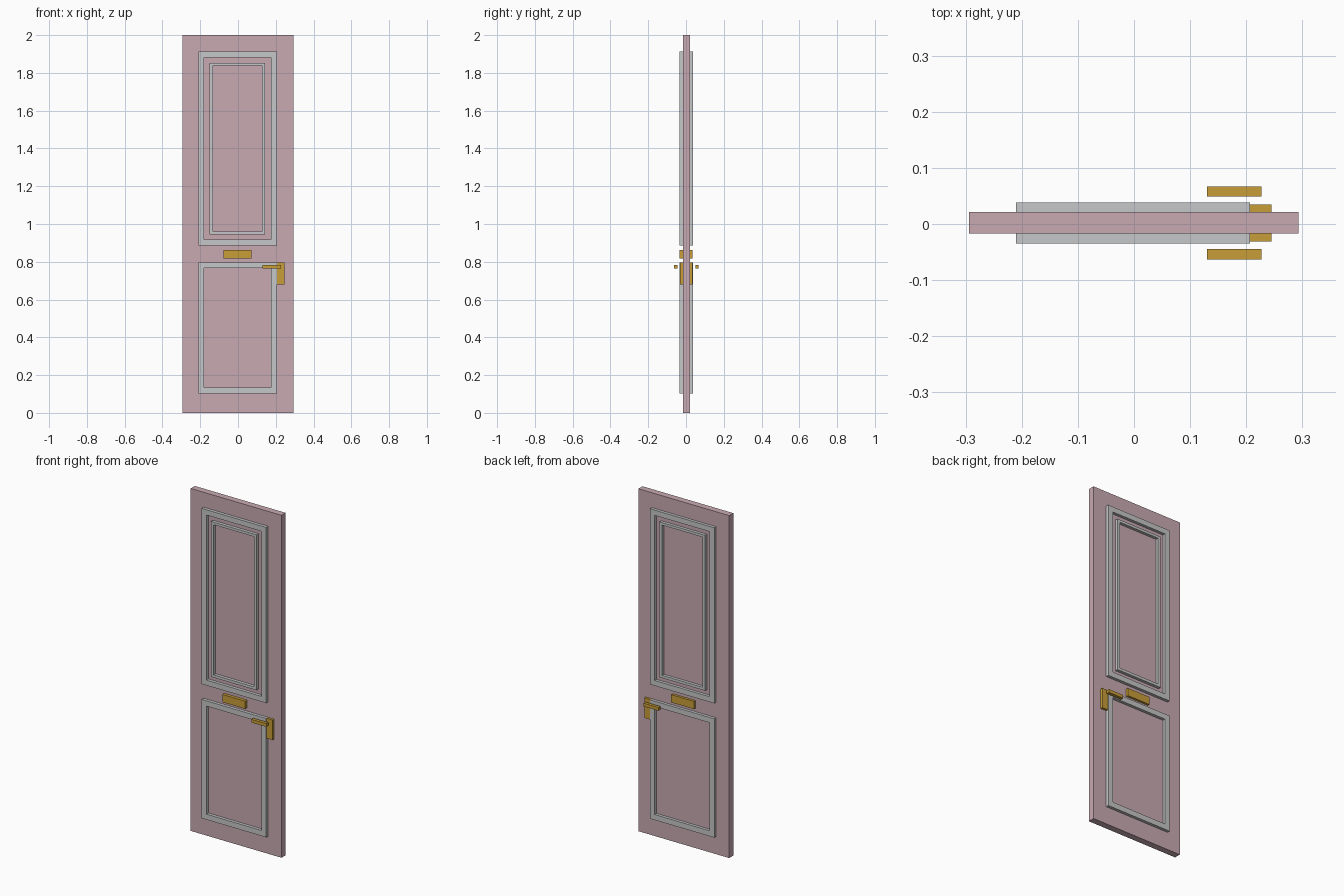
import bpy, bmesh

if "Cube" in bpy.data.objects:
    bpy.data.objects.remove(bpy.data.objects["Cube"])


def srgb(*rgb):
    return tuple(((c / 255 + 0.055) / 1.055) ** 2.4 for c in rgb) + (1.0,)


def material(name, rgb):
    m = bpy.data.materials.new(name)
    m.diffuse_color = srgb(*rgb)
    m.use_nodes = True
    m.node_tree.nodes["Principled BSDF"].inputs["Base Color"].default_value = m.diffuse_color
    return m


pink = material("dusty_pink", (200, 170, 178))
grey = material("light_grey", (198, 199, 200))
brass = material("brass", (200, 157, 56))


def finish(name, bm, mat):
    bmesh.ops.recalc_face_normals(bm, faces=bm.faces)
    mesh = bpy.data.meshes.new(name)
    bm.to_mesh(mesh)
    bm.free()
    mesh.materials.append(mat)
    bpy.context.collection.objects.link(bpy.data.objects.new(name, mesh))


def box(name, x, y, z, mat):
    """Box from (min, max) ranges."""
    bm = bmesh.new()
    bmesh.ops.create_cube(bm, size=1)
    for v in bm.verts:
        v.co = [r[0] if c < 0 else r[1] for c, r in zip(v.co, (x, y, z))]
    finish(name, bm, mat)


def ring(name, outer, inner, y, mat):
    """Rectangular moulding; outer and inner are (x0, x1, z0, z1)."""
    bm = bmesh.new()
    loops = []
    for (x0, x1, z0, z1), depth in ((outer, y[0]), (inner, y[0]), (inner, y[1]), (outer, y[1])):
        loops.append([bm.verts.new((px, depth, pz))
                      for px, pz in ((x0, z0), (x1, z0), (x1, z1), (x0, z1))])
    for a, b in zip(loops, loops[1:] + loops[:1]):
        for i in range(4):
            j = (i + 1) % 4
            bm.faces.new((a[i], a[j], b[j], b[i]))
    finish(name, bm, mat)


# Door slab
box("door_slab", (-0.294, 0.293), (-0.017, 0.021), (0, 2), pink)

# Mouldings run through the slab and stand proud on both sides
trim = (-0.035, 0.038)
ring("upper_moulding", (-0.21, 0.207, 0.887, 1.913), (-0.18, 0.176, 0.918, 1.882), trim, grey)
ring("upper_inner_moulding", (-0.15, 0.144, 0.945, 1.853), (-0.133, 0.127, 0.961, 1.838), trim, grey)
ring("lower_moulding", (-0.21, 0.207, 0.103, 0.797), (-0.18, 0.176, 0.135, 0.766), trim, grey)

# Letter plate and lock plate, showing on both sides
box("letter_plate", (-0.076, 0.071), (-0.035, 0.035), (0.817, 0.862), brass)
box("lock_plate", (0.204, 0.245), (-0.031, 0.035), (0.68, 0.797), brass)

# Lever handles
for side, y in (("front", (-0.063, -0.045)), ("back", (0.049, 0.067))):
    box(side + "_handle", (0.13, 0.227), y, (0.764, 0.783), brass)
